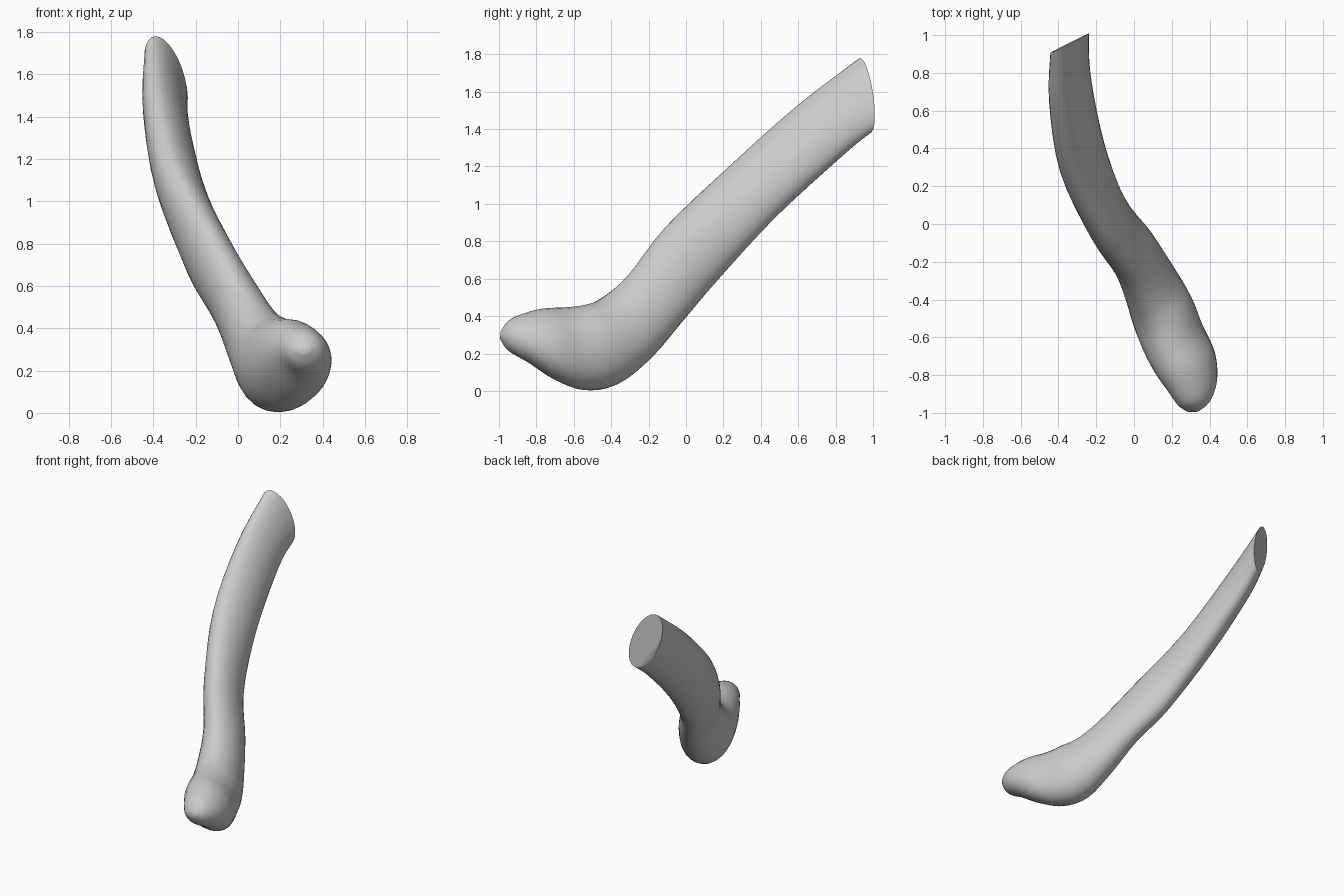
import bpy, bmesh
from math import sin, cos, pi, radians
from mathutils import Vector

if "Cube" in bpy.data.objects:
    bpy.data.objects.remove(bpy.data.objects["Cube"])

SIDES, STEPS = 28, 4

# Cross-sections from the cut end to the rounded head:
# upper point, lower point, half width, yaw in degrees
SECTIONS = [
    ((-.39, .93, 1.78), (-.29, .985, 1.38), .10, 26),
    ((-.38, .60, 1.53), (-.30, .84, 1.26), .105, 12),
    ((-.30, .23, 1.20), (-.25, .48, .93), .12, 14),
    ((-.12, -.10, .88), (-.16, .17, .60), .12, 28),
    ((.03, -.30, .62), (-.03, -.02, .38), .13, 30),
    ((.11, -.44, .50), (.06, -.20, .17), .15, 28),
    ((.17, -.54, .46), (.13, -.38, .03), .17, 24),
    ((.20, -.65, .447), (.21, -.55, .005), .17, 20),
    ((.25, -.77, .44), (.29, -.70, .06), .165, 16),
    ((.29, -.88, .41), (.33, -.84, .15), .13, 10),
    ((.31, -.95, .375), (.32, -.95, .215), .085, 5),
    ((.31, -.99, .32), (.31, -.995, .28), .03, 0),
]


def ring(section):
    """Points of one oval cross-section."""
    top, low, width, yaw = section
    top, low, yaw = Vector(top), Vector(low), radians(yaw)
    mid, tall = (top + low) / 2, (top - low) / 2
    wide = Vector((cos(yaw), sin(yaw), 0)) * width
    angles = [2 * pi * i / SIDES for i in range(SIDES)]
    return [mid + wide * cos(a) + tall * sin(a) for a in angles]


def spline(a, b, c, d, t):
    """Smooth blend from b to c."""
    return (b * 2 + (c - a) * t + (a * 2 - b * 5 + c * 4 - d) * t**2
            + (b * 3 - a - c * 3 + d) * t**3) / 2


def loft(name, sections):
    """Skin a smooth closed surface over the cross-sections."""
    key = [ring(s) for s in sections]
    last = len(key) - 1
    rings = []
    for k in range(last):
        four = [key[min(max(k + o, 0), last)] for o in (-1, 0, 1, 2)]
        for s in range(STEPS):
            rings.append([spline(*p, s / STEPS) for p in zip(*four)])
    rings.append(key[last])
    bm = bmesh.new()
    loops = [[bm.verts.new(p) for p in r] for r in rings]
    for a, b in zip(loops, loops[1:]):
        for i in range(SIDES):
            j = (i + 1) % SIDES
            bm.faces.new((a[i], a[j], b[j], b[i]))
    bm.faces.new(loops[0])
    bm.faces.new(loops[-1])
    bmesh.ops.recalc_face_normals(bm, faces=bm.faces)
    mesh = bpy.data.meshes.new(name)
    bm.to_mesh(mesh)
    bm.free()
    obj = bpy.data.objects.new(name, mesh)
    bpy.context.collection.objects.link(obj)
    return obj


# Plain grey surface
grey = bpy.data.materials.new("light_grey")
grey.use_nodes = True
grey.diffuse_color = (.6, .6, .6, 1)
grey.node_tree.nodes["Principled BSDF"].inputs["Base Color"].default_value = (.6, .6, .6, 1)

# Curved shaft with its bulbous head
bone = loft("curved_bone", SECTIONS)
bone.data.materials.append(grey)
bpy.context.view_layer.objects.active = bone
bone.select_set(True)
bpy.ops.object.shade_smooth_by_angle(angle=radians(40))
